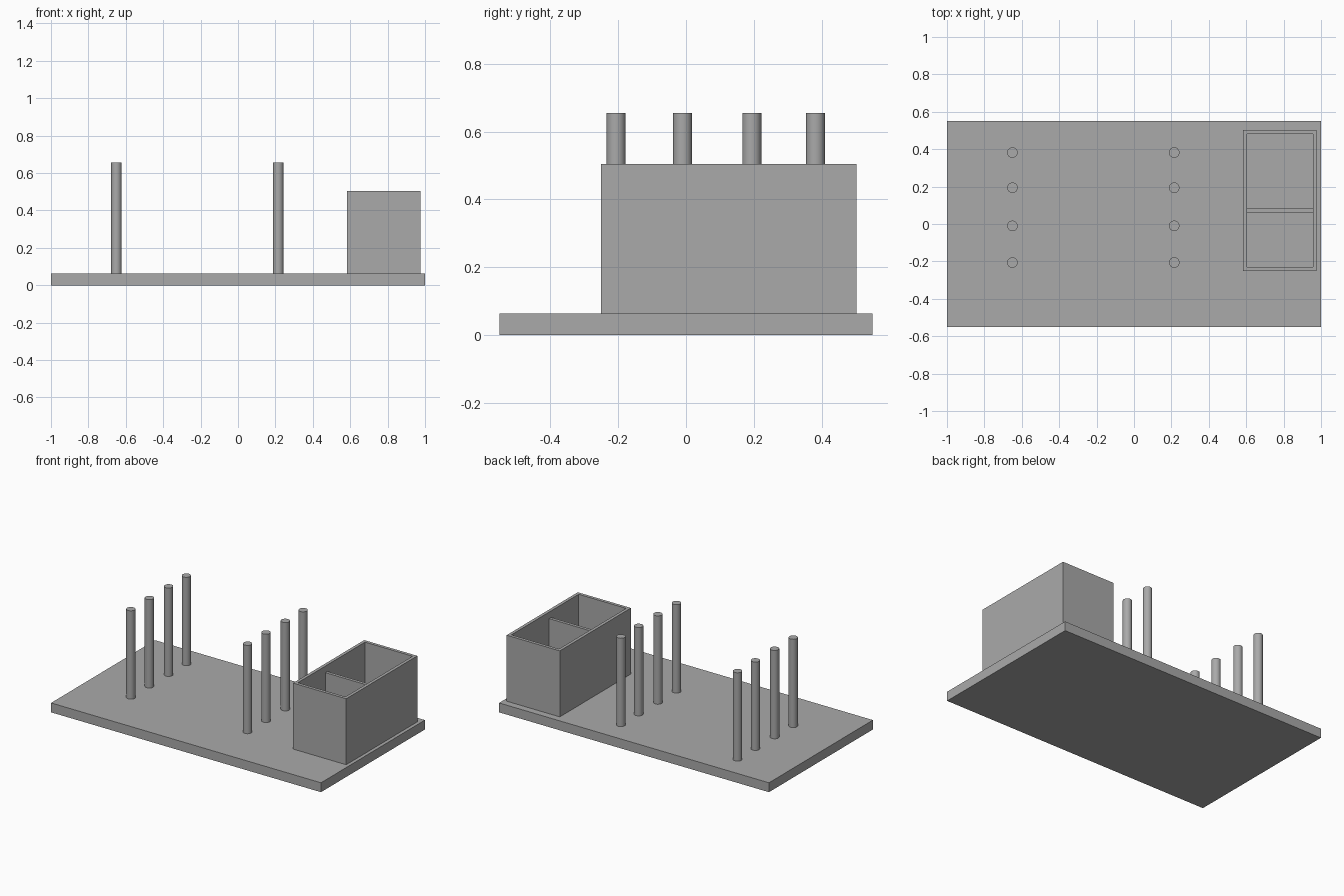
import bpy
import math

if "Cube" in bpy.data.objects:
    bpy.data.objects.remove(bpy.data.objects["Cube"])

# Dark grey finish shared by all parts
grey = bpy.data.materials.new("dark_grey")
grey.diffuse_color = (0.4, 0.4, 0.4, 1)
grey.use_nodes = True
grey.node_tree.nodes["Principled BSDF"].inputs["Base Color"].default_value = grey.diffuse_color


def box(name, x0, x1, y0, y1, z0, z1):
    bpy.ops.mesh.primitive_cube_add(
        size=1, location=((x0 + x1) / 2, (y0 + y1) / 2, (z0 + z1) / 2))
    o = bpy.context.object
    o.name = name
    o.scale = (x1 - x0, y1 - y0, z1 - z0)
    bpy.ops.object.transform_apply(location=False, rotation=False, scale=True)
    o.data.materials.append(grey)
    return o


BASE_TOP = 0.063
PEG_TOP = 0.655
PEG_RADIUS = 0.028

# Base board
box("base_board", -1, 1, -0.55, 0.55, 0, BASE_TOP)

# Two rows of round pegs
for side, x in (("left", -0.65), ("right", 0.215)):
    for i, y in enumerate((-0.206, -0.01, 0.194, 0.382), 1):
        bpy.ops.mesh.primitive_cylinder_add(
            vertices=32, radius=PEG_RADIUS, depth=PEG_TOP - BASE_TOP,
            location=(x, y, (PEG_TOP + BASE_TOP) / 2))
        peg = bpy.context.object
        peg.name = f"{side}_peg_{i}"
        peg.data.materials.append(grey)
        bpy.ops.object.shade_smooth_by_angle(angle=math.radians(40))

# Open storage bin, hollowed with a box-shaped cutter
X0, X1, Y0, Y1, TOP, WALL = 0.583, 0.977, -0.25, 0.503, 0.505, 0.021
storage_bin = box("storage_bin", X0, X1, Y0, Y1, BASE_TOP, TOP)
cavity = box("bin_cavity_cutter", X0 + WALL, X1 - WALL, Y0 + WALL, Y1 - WALL,
             BASE_TOP + WALL, TOP + 0.1)
mod = storage_bin.modifiers.new("hollow", 'BOOLEAN')
mod.operation = 'DIFFERENCE'
mod.solver = 'EXACT'
mod.object = cavity
bpy.context.view_layer.objects.active = storage_bin
bpy.ops.object.modifier_apply(modifier=mod.name)
bpy.data.objects.remove(cavity, do_unlink=True)

# Lower divider across the bin
box("bin_divider", X0 + WALL, X1 - WALL, 0.062, 0.083, BASE_TOP + WALL, 0.461)
